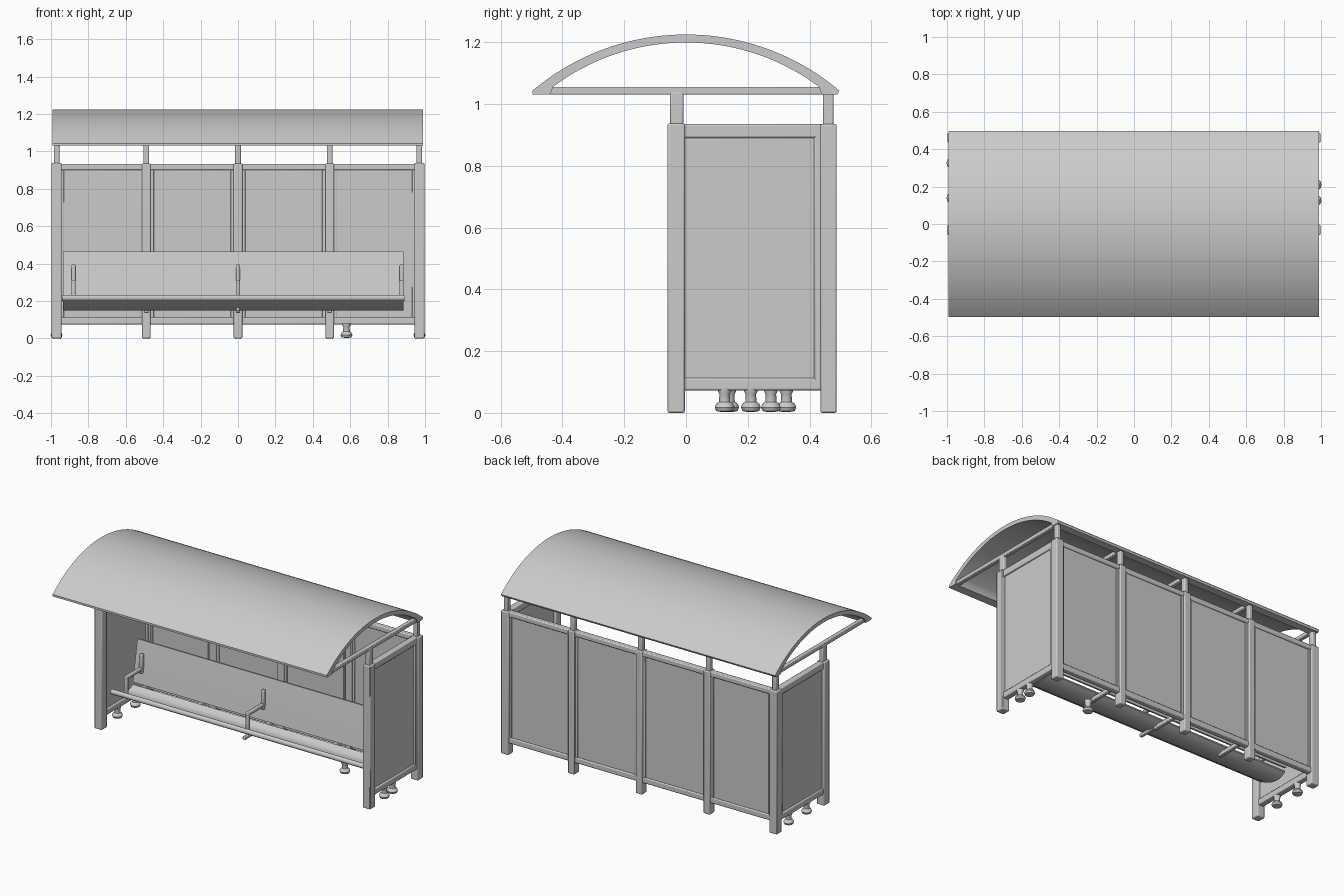
import bpy, bmesh, math
from mathutils import Vector

if "Cube" in bpy.data.objects:
    bpy.data.objects.remove(bpy.data.objects["Cube"])


def finish(bm, name, bevel=0.0):
    bmesh.ops.recalc_face_normals(bm, faces=bm.faces)
    me = bpy.data.meshes.new(name)
    bm.to_mesh(me)
    bm.free()
    ob = bpy.data.objects.new(name, me)
    bpy.context.collection.objects.link(ob)
    if bevel:
        mod = ob.modifiers.new("bevel", 'BEVEL')
        mod.width = bevel
        mod.segments = 2
    bpy.context.view_layer.objects.active = ob
    ob.select_set(True)
    bpy.ops.object.shade_smooth_by_angle(angle=math.radians(35))
    ob.select_set(False)
    return ob


def box(name, x, y, z, bevel=0.006):
    """Box from (min, max) pairs."""
    bm = bmesh.new()
    bmesh.ops.create_cube(bm, size=1)
    for v in bm.verts:
        v.co = Vector([(a + b) / 2 + c * (b - a) for (a, b), c in zip((x, y, z), v.co)])
    return finish(bm, name, bevel)


def extrude_x(name, profile, x0, x1):
    """Closed (y, z) profile swept along x."""
    bm = bmesh.new()
    face = bm.faces.new([bm.verts.new((x0, y, z)) for y, z in profile])
    ext = bmesh.ops.extrude_face_region(bm, geom=[face])
    verts = [g for g in ext["geom"] if isinstance(g, bmesh.types.BMVert)]
    bmesh.ops.translate(bm, verts=verts, vec=(x1 - x0, 0, 0))
    return finish(bm, name)


def lathe(name, profile, x, y, n=20):
    """Solid of revolution about a vertical axis from (r, z) points."""
    bm = bmesh.new()
    rings = [[bm.verts.new((x + r * math.cos(i * math.tau / n), y + r * math.sin(i * math.tau / n), z))
              for i in range(n)] for r, z in profile]
    for a, b in zip(rings, rings[1:]):
        for i in range(n):
            bm.faces.new((a[i], a[(i + 1) % n], b[(i + 1) % n], b[i]))
    bm.faces.new(rings[0])
    bm.faces.new(rings[-1])
    return finish(bm, name)


def arc(half, base, top, n=40):
    sag = top - base
    r = (half * half + sag * sag) / (2 * sag)
    a = math.asin(half / r)
    return [(r * math.sin(t), top - r + r * math.cos(t))
            for t in (-a + 2 * a * i / n for i in range(n + 1))]


def smooth_path(pts, n=6):
    """Catmull-Rom through 2D points."""
    p = [Vector(q) for q in [pts[0]] + pts + [pts[-1]]]
    out = []
    for i in range(1, len(p) - 2):
        for k in range(n):
            t = k / n
            a, b, c, d = p[i - 1:i + 3]
            out.append(0.5 * (2 * b + (c - a) * t + (2 * a - 5 * b + 4 * c - d) * t * t
                              + (3 * b - a - 3 * c + d) * t ** 3))
    return out + [p[-1]]


def shell(path, thick):
    """Give an open path a thickness, making a closed profile."""
    back = []
    for i, q in enumerate(path):
        d = (path[min(i + 1, len(path) - 1)] - path[max(i - 1, 0)]).normalized()
        back.append(q + Vector((d.y, -d.x)) * thick)
    return [tuple(q) for q in path + back[::-1]]


# curved roof with wedge-shaped eaves
outer = arc(0.497, 1.043, 1.225)
inner = arc(0.43, 1.056, 1.199)
roof = outer + [(0.49, 1.03), (0.44, 1.03)] + inner[::-1] + [(-0.44, 1.03), (-0.497, 1.03)]
extrude_x("roof", roof, -0.992, 0.99)

# back posts, upper poles and roof ties
post_x = [-0.97, -0.49, 0.0, 0.49, 0.97]
for x in post_x:
    end = abs(x) > 0.9
    w = 0.027 if end else 0.023
    box("back_post", (x - w, x + w), (0.435, 0.488), (0, 0.935))
    box("back_pole", (x - 0.015, x + 0.015), (0.443, 0.478), (0.92, 1.04))
    box("roof_tie", (x - 0.014, x + 0.014), (-0.46, 0.46), (1.03, 1.055), 0.004)

# back wall panes and rails
for a, b in zip(post_x, post_x[1:]):
    box("back_pane", (a, b), (0.452, 0.470), (0.09, 0.92), 0)
    box("back_top_rail", (a, b), (0.443, 0.480), (0.90, 0.933))
    box("back_bottom_rail", (a, b), (0.443, 0.480), (0.075, 0.112))
    for x, s in ((a, 1), (b, -1)):
        e = sorted((x, x + s * 0.04))
        box("pane_edge", e, (0.447, 0.476), (0.08, 0.92), 0.003)

# side walls
for s in (-1, 1):
    c = s * 0.97
    box("front_post", (c - 0.027, c + 0.027), (-0.06, -0.004), (0, 0.937))
    box("front_pole", (c - 0.015, c + 0.015), (-0.052, -0.008), (0.92, 1.04))
    box("side_pane", (c - 0.009, c + 0.009), (-0.02, 0.45), (0.09, 0.92), 0)
    box("side_top_rail", (c - 0.02, c + 0.02), (-0.02, 0.45), (0.89, 0.935))
    box("side_bottom_rail", (c - 0.02, c + 0.02), (-0.02, 0.45), (0.073, 0.113))
    box("side_stile", (c - 0.02, c + 0.02), (0.415, 0.45), (0.08, 0.93))

# small round feet
foot = [(0.012, 0.003), (0.027, 0.006), (0.032, 0.018), (0.027, 0.03), (0.018, 0.036),
        (0.017, 0.06), (0.022, 0.07), (0.022, 0.082)]
for x, y in ((0.97, 0.125), (0.97, 0.21), (-0.97, 0.14), (-0.97, 0.325), (0.58, 0.275)):
    lathe("foot", foot, x, y)

# bench: dished seat and leaning backrest
BX0, BX1 = -0.935, 0.885
seat = smooth_path([(0.04, 0.222), (0.08, 0.196), (0.14, 0.172), (0.20, 0.165), (0.25, 0.185)])
extrude_x("seat", shell(seat, 0.015), BX0, BX1)
backrest = smooth_path([(0.25, 0.20), (0.262, 0.27), (0.278, 0.36), (0.298, 0.465)])
extrude_x("backrest", shell(backrest, 0.015), BX0, BX1)
lip = [(0.04 + 0.015 * math.cos(t * math.tau / 16), 0.217 + 0.016 * math.sin(t * math.tau / 16))
       for t in range(16)]
extrude_x("seat_lip", lip, BX0 - 0.005, BX1 + 0.005)

# armrests
for x in (-0.88, 0.0, 0.875):
    xr = (x - 0.011, x + 0.011)
    box("armrest_bar", xr, (0.09, 0.27), (0.288, 0.312))
    box("armrest_leg", xr, (0.09, 0.115), (0.18, 0.305))
    box("armrest_back", xr, (0.247, 0.275), (0.27, 0.395))

# bench brackets reaching to the back wall
for x in (-0.49, 0.0, 0.49):
    xr = (x - 0.012, x + 0.012)
    box("bench_bracket", xr, (0.19, 0.45), (0.135, 0.162), 0.004)
box("seat_strut", (-0.01, 0.01), (0.06, 0.21), (0.145, 0.165), 0.004)
